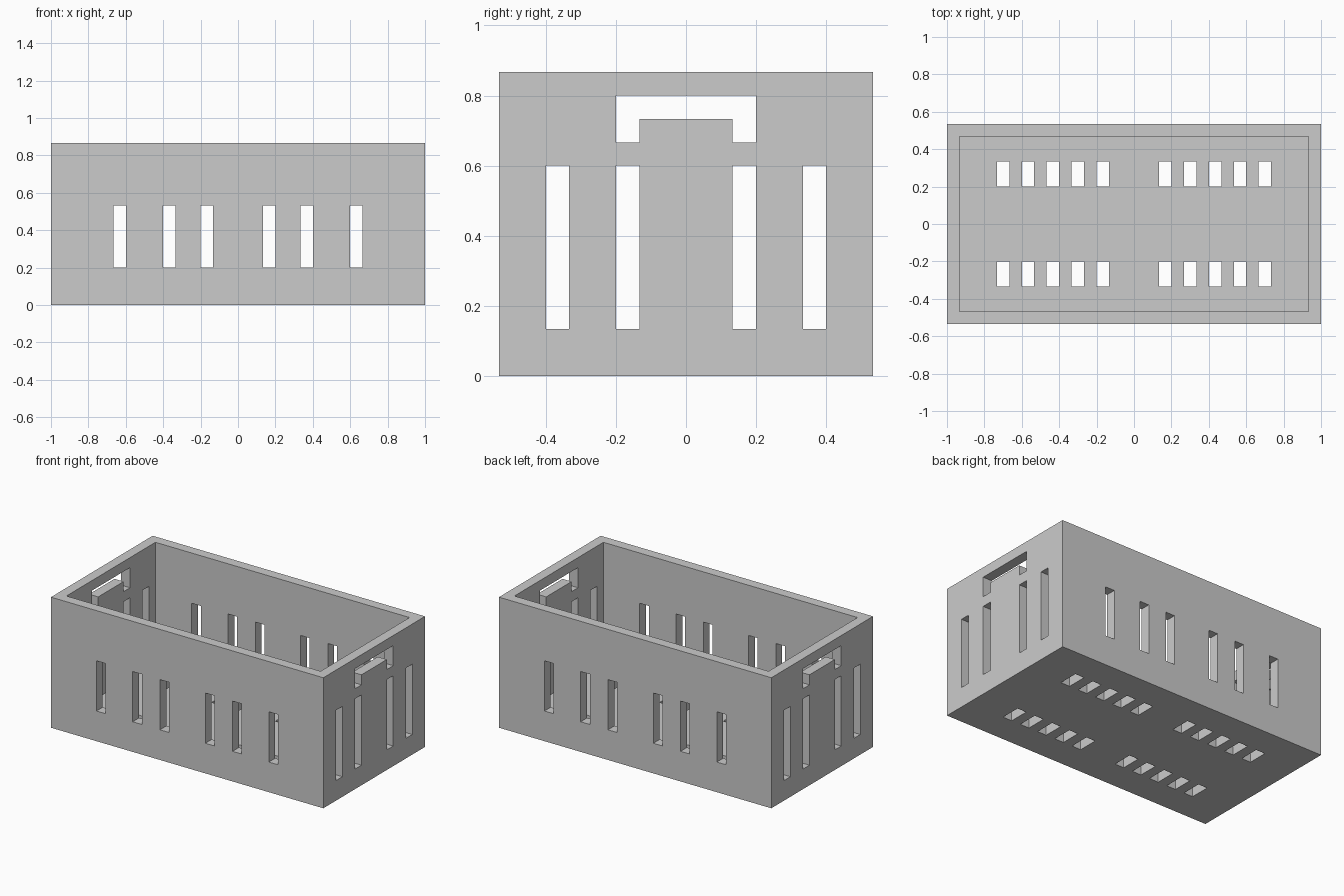
import bpy, bmesh
from mathutils import Vector

if "Cube" in bpy.data.objects:
    bpy.data.objects.remove(bpy.data.objects["Cube"])

U = 1 / 15  # the crate sits on a 30 x 16 x 13 unit lattice


def new_object(name, bm):
    bmesh.ops.recalc_face_normals(bm, faces=bm.faces)
    mesh = bpy.data.meshes.new(name)
    bm.to_mesh(mesh)
    bm.free()
    obj = bpy.data.objects.new(name, mesh)
    bpy.context.collection.objects.link(obj)
    return obj


def add_prism(bm, points, direction):
    """Extrude a closed outline (in lattice units) along a direction."""
    face = bm.faces.new([bm.verts.new(Vector(p) * U) for p in points])
    out = bmesh.ops.extrude_face_region(bm, geom=[face], use_keep_orig=True)
    verts = [g for g in out["geom"] if isinstance(g, bmesh.types.BMVert)]
    bmesh.ops.translate(bm, verts=verts, vec=Vector(direction) * U)


def add_box(bm, lo, hi):
    (x0, y0, z0), (x1, y1, z1) = lo, hi
    add_prism(bm, [(x0, y0, z0), (x1, y0, z0), (x1, y1, z0), (x0, y1, z0)],
              (0, 0, z1 - z0))


def cut(target, name, bm):
    cutter = new_object(name, bm)
    cutter.hide_render = True
    mod = target.modifiers.new(name, 'BOOLEAN')
    mod.operation, mod.solver, mod.object = 'DIFFERENCE', 'EXACT', cutter
    bpy.context.view_layer.objects.active = target
    bpy.ops.object.modifier_apply(modifier=name)
    bpy.data.objects.remove(cutter)


# Crate block
bm = bmesh.new()
add_box(bm, (-15, -8, 0), (15, 8, 13))
crate = new_object("crate", bm)

# Open interior, leaving one-unit walls and floor
bm = bmesh.new()
add_box(bm, (-14, -7, 1), (14, 7, 15))
cut(crate, "interior_cutter", bm)

# Slots through front and back walls
bm = bmesh.new()
for x in (-10, -6, -3, 2, 5, 9):
    add_box(bm, (x, -10, 3), (x + 1, 10, 8))
cut(crate, "long_wall_slots", bm)

# Slots and hand holds through both end walls
bm = bmesh.new()
for y in (-6, -3, 2, 5):
    add_box(bm, (-17, y, 2), (17, y + 1, 9))
handle = [(-3, 10), (-2, 10), (-2, 11), (2, 11), (2, 10), (3, 10), (3, 12), (-3, 12)]
add_prism(bm, [(-17, y, z) for y, z in handle], (34, 0, 0))
cut(crate, "end_wall_slots", bm)

# Drain slots in the floor
bm = bmesh.new()
for y in (-5, 3):
    for i in range(5):
        for x in (2 + 2 * i, -3 - 2 * i):
            add_box(bm, (x, y, -1), (x + 1, y + 2, 2))
cut(crate, "floor_slots", bm)
